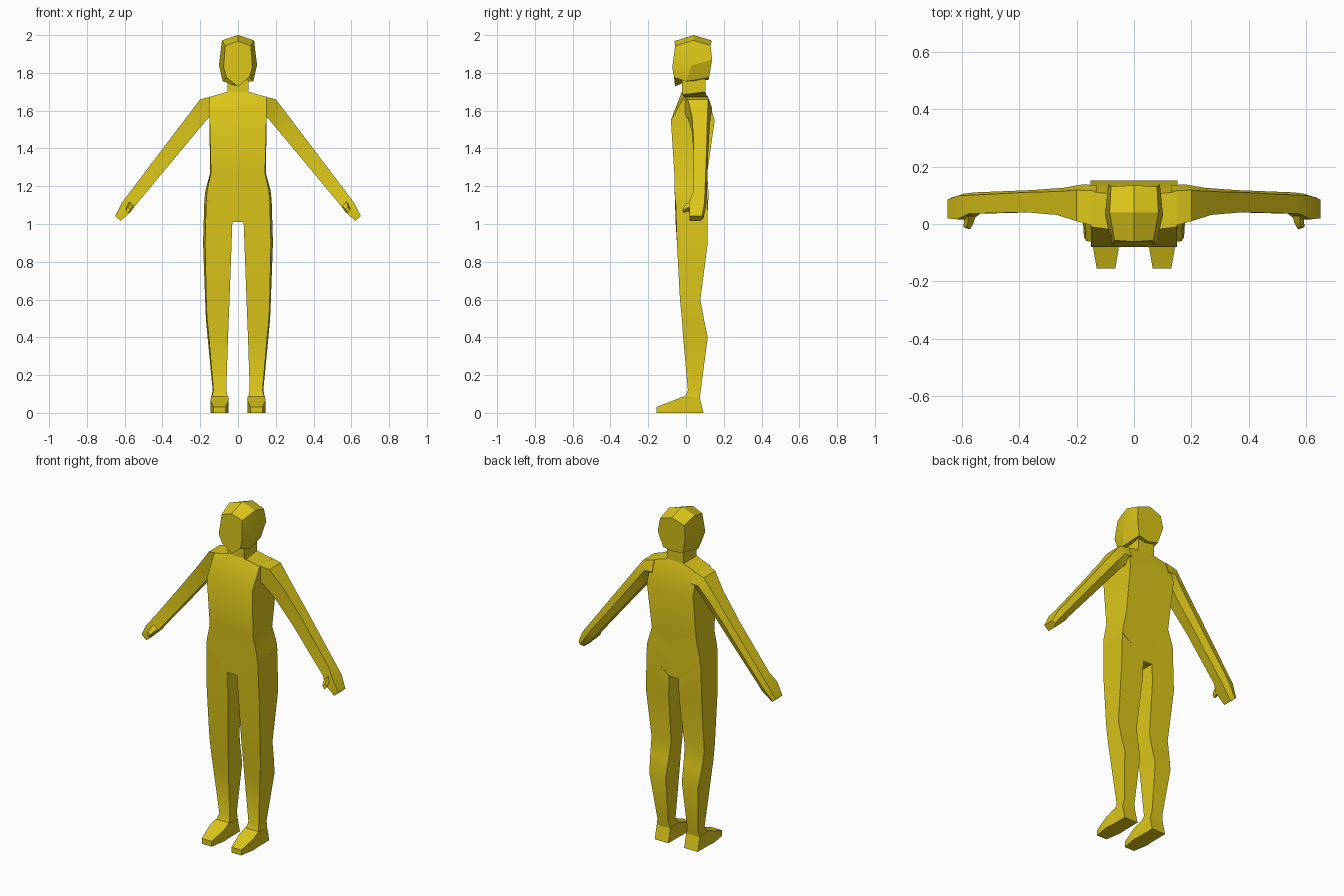
import bpy, bmesh, math

skin = bpy.data.materials.new("mustard yellow")
skin.diffuse_color = (0.72, 0.57, 0.01, 1)


def loft(name, rings, mirror=False, angle=30):
    """Skin a closed solid through equal-length rings of points."""
    bm = bmesh.new()
    rows = [[bm.verts.new(p) for p in r] for r in rings]
    n = len(rows[0])
    for a, b in zip(rows, rows[1:]):
        for i in range(n):
            j = (i + 1) % n
            bm.faces.new((a[i], a[j], b[j], b[i]))
    bm.faces.new(rows[0])
    bm.faces.new(rows[-1])
    bmesh.ops.recalc_face_normals(bm, faces=bm.faces)
    me = bpy.data.meshes.new(name)
    bm.to_mesh(me)
    bm.free()
    me.materials.append(skin)
    ob = bpy.data.objects.new(name, me)
    bpy.context.collection.objects.link(ob)
    bpy.ops.object.select_all(action='DESELECT')
    ob.select_set(True)
    bpy.context.view_layer.objects.active = ob
    bpy.ops.object.shade_smooth_by_angle(angle=math.radians(angle))
    if mirror:
        ob.modifiers.new("mirror", 'MIRROR').use_mirror_merge = False
    return ob


def torso_ring(c, w, wb, zc, zs, yf, yb, yfs, ybs):
    """Centre half width, side half widths, centre/side heights, depths."""
    return [(-w, yfs, zs), (-c, yf, zc), (c, yf, zc), (w, yfs, zs),
            (wb, ybs, zs), (c, yb, zc), (-c, yb, zc), (-wb, ybs, zs)]


# Torso, from crotch to shoulder slope
loft("torso", [
    torso_ring(.03, .168, .178, 1.01, 1.13, -.055, .112, -.058, .118),
    torso_ring(.04, .163, .172, 1.17, 1.18, -.060, .118, -.060, .118),
    torso_ring(.05, .143, .147, 1.27, 1.27, -.062, .112, -.062, .112),
    torso_ring(.055, .150, .152, 1.55, 1.55, -.080, .152, -.080, .152),
    torso_ring(.055, .150, .150, 1.70, 1.673, -.022, .102, -.01, .112),
])

# Neck
loft("neck", [[(-.055, -.02, z), (.055, -.02, z), (.055, .102, z), (-.055, .102, z)]
              for z in (1.68, 1.79)])


# Head, lofted front to back
def head_ring(half, top, bottom):
    right = [(x, y, z) for x, y, z in half]
    left = [(-x, y, z) for x, y, z in reversed(half)]
    return [top] + right + [bottom] + left


loft("head", [
    head_ring([(.068, -.057, 1.943), (.076, -.073, 1.83), (.06, -.063, 1.775)],
              (0, -.062, 1.968), (0, -.058, 1.728)),
    head_ring([(.085, .04, 1.972), (.101, .03, 1.84), (.08, .0, 1.755)],
              (0, .04, 2.0), (0, .0, 1.757)),
    head_ring([(.08, .130, 1.945), (.09, .138, 1.87), (.065, .122, 1.775)],
              (0, .135, 1.972), (0, .118, 1.762)),
], angle=20)

# Legs: (inner x, outer front x, outer back x, inner z, outer z, front y, back y)
leg = [(.03, .168, .178, 1.01, 1.13, -.055, .115),
       (.034, .174, .185, .90, .90, -.048, .115),
       (.045, .168, .174, .60, .60, -.032, .076),
       (.049, .164, .170, .50, .50, -.022, .094),
       (.053, .154, .161, .40, .40, -.015, .115),
       (.062, .130, .134, .12, .12, .010, .078),
       (.053, .140, .142, .08, .08, -.008, .073)]
loft("leg", [[(i, f, zi), (o, f, zo), (ob, b, zo), (i, b, zi)]
             for i, o, ob, zi, zo, f, b in leg], mirror=True)

# Feet: (inner x, outer x, sole y, upper y, upper z)
foot = [(.065, .130, -.155, -.155, .032),
        (.049, .146, -.06, -.06, .068),
        (.052, .142, -.01, -.012, .088),
        (.052, .142, .092, .073, .08)]
loft("foot", [[(i, s, 0), (o, s, 0), (o, u, z), (i, u, z)]
              for i, o, s, u, z in foot], mirror=True, angle=25)

# Arms and hands: (top x, top z, bottom x, bottom z, front y, back y, ridge y)
arm = [(.13, 1.678, .13, 1.55, -.010, .115, .135),
       (.20, 1.660, .155, 1.565, .010, .118, .138),
       (.27, 1.568, .22, 1.487, .032, .113, .126),
       (.38, 1.423, .33, 1.355, .041, .110, .118),
       (.575, 1.165, .535, 1.108, .036, .100, .110),
       (.615, 1.112, .562, 1.072, .016, .098, .106),
       (.650, 1.042, .620, 1.016, .020, .084, .092)]
loft("arm", [[(tx, f, tz), (tx, b, tz), ((tx + bx) / 2, r, (tz + bz) / 2),
              (bx, b - .01, bz), (bx, f, bz)]
             for tx, tz, bx, bz, f, b, r in arm], mirror=True)

# Thumbs
loft("thumb", [
    [(.545, .05, 1.10), (.575, .05, 1.125), (.59, .05, 1.10), (.565, .05, 1.075)],
    [(.558, .005, 1.09), (.578, .005, 1.11), (.592, .005, 1.085), (.572, .005, 1.065)],
    [(.570, -.018, 1.075), (.583, -.012, 1.09), (.594, -.010, 1.07), (.580, -.016, 1.058)],
], mirror=True)
